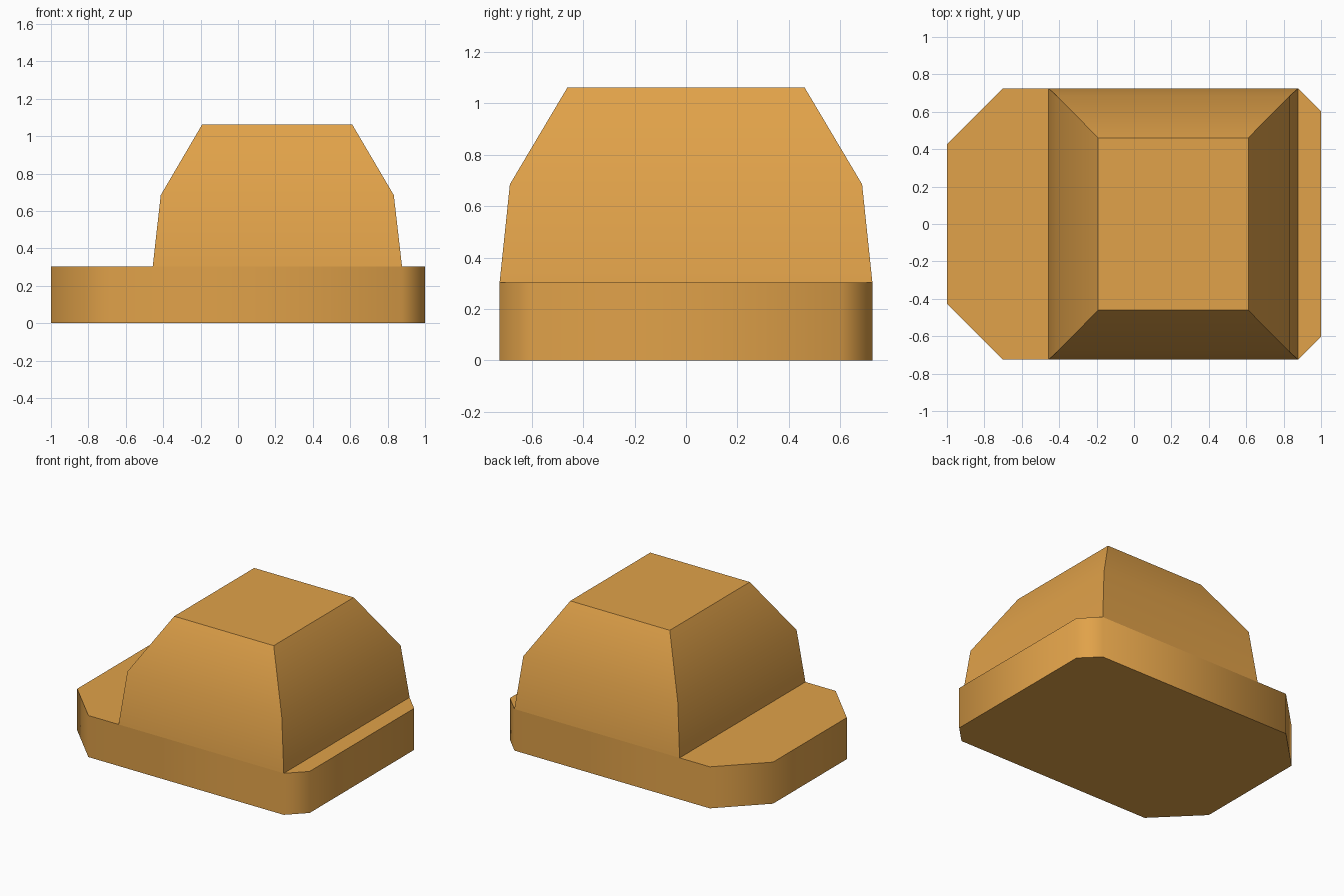
import bpy
import bmesh
from math import radians

default = bpy.data.objects.get("Cube")
if default:
    bpy.data.objects.remove(default, do_unlink=True)

# Single warm orange paint
orange = bpy.data.materials.new("warm_orange")
orange.use_nodes = True
colour = (0.75, 0.36, 0.067, 1.0)
orange.diffuse_color = colour
orange.node_tree.nodes["Principled BSDF"].inputs["Base Color"].default_value = colour


def loft(name, rings, cap_bottom=True):
    """Skin a stack of equal-length rings and close the ends."""
    bm = bmesh.new()
    loops = [[bm.verts.new(p) for p in ring] for ring in rings]
    count = len(loops[0])
    for low, high in zip(loops, loops[1:]):
        for i in range(count):
            j = (i + 1) % count
            bm.faces.new((low[i], low[j], high[j], high[i]))
    bm.faces.new(loops[-1])
    if cap_bottom:
        bm.faces.new(loops[0][::-1])
    mesh = bpy.data.meshes.new(name)
    bm.to_mesh(mesh)
    bm.free()
    mesh.materials.append(orange)
    obj = bpy.data.objects.new(name, mesh)
    bpy.context.collection.objects.link(obj)

    # Corners and bends are soft, while roof and rim edges stay crisp
    bpy.ops.object.select_all(action="DESELECT")
    obj.select_set(True)
    bpy.context.view_layer.objects.active = obj
    bpy.ops.object.shade_smooth_by_angle(angle=radians(50))
    return obj


def rectangle(x0, x1, half_y, z):
    return [(x0, -half_y, z), (x1, -half_y, z), (x1, half_y, z), (x0, half_y, z)]


DECK = 0.303

# Base slab: half outline mirrored across y
half = [(-1, -0.425), (-0.70, -0.725), (0.877, -0.725), (1, -0.602)]
outline = half + [(x, -y) for x, y in reversed(half)]
loft("base_slab", [[(x, y, z) for x, y in outline] for z in (0, DECK)])

# Cabin: steep lower walls, then sloping upper walls up to a flat roof
loft("cabin", [
    rectangle(-0.456, 0.877, 0.725, DECK),
    rectangle(-0.413, 0.833, 0.685, 0.685),
    rectangle(-0.192, 0.611, 0.461, 1.062),
], cap_bottom=False)
